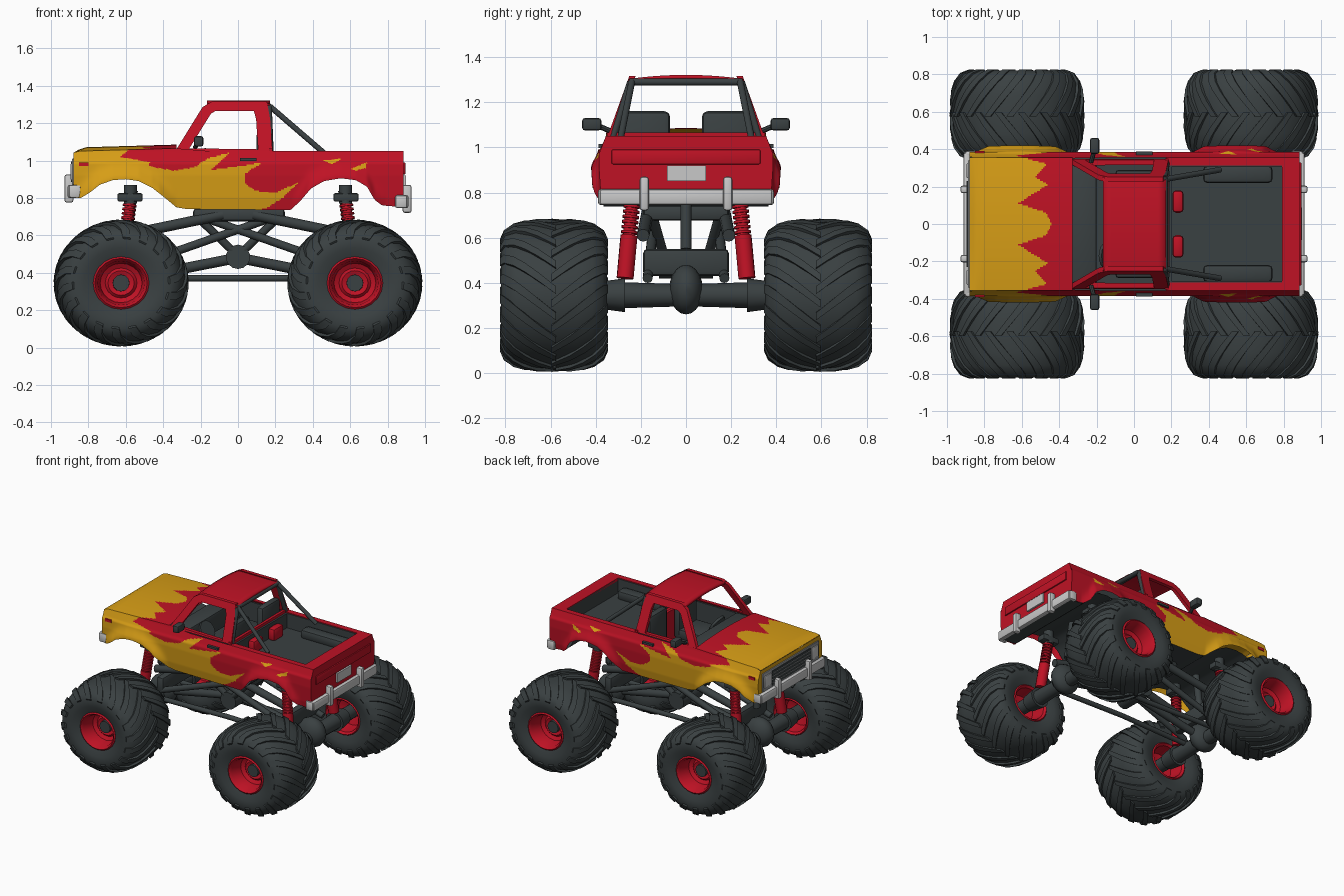
import bpy, bmesh, math
from mathutils import Vector

if "Cube" in bpy.data.objects:
    bpy.data.objects.remove(bpy.data.objects["Cube"])

def material(name, rgb):
    m = bpy.data.materials.new(name)
    m.diffuse_color = (*rgb, 1)
    m.use_nodes = True
    m.node_tree.nodes["Principled BSDF"].inputs["Base Color"].default_value = m.diffuse_color
    return m

RED = material("red paint", (0.52, 0.006, 0.018))
YEL = material("flame yellow", (0.68, 0.34, 0.008))
DARK = material("dark rubber", (0.042, 0.052, 0.054))
CHROME = material("chrome", (0.58, 0.58, 0.58))
GREY = material("grille grey", (0.28, 0.29, 0.30))

def make(name, bm, *mats, recalc=True):
    if recalc:
        bmesh.ops.recalc_face_normals(bm, faces=bm.faces)
    me = bpy.data.meshes.new(name)
    bm.to_mesh(me)
    bm.free()
    for m in mats:
        me.materials.append(m)
    ob = bpy.data.objects.new(name, me)
    bpy.context.collection.objects.link(ob)
    return ob

def box(name, x, y, z, mat, bevel=0.0):
    bm = bmesh.new()
    bmesh.ops.create_cube(bm, size=1)
    for v in bm.verts:
        v.co = [(a + b) / 2 + c * abs(b - a) for (a, b), c in zip((x, y, z), v.co)]
    if bevel:
        bmesh.ops.bevel(bm, geom=bm.edges[:], offset=bevel, segments=2, affect='EDGES', profile=0.5)
    return make(name, bm, mat)

def tube(name, p, q, r, mat, r2=None, n=12):
    p, q = Vector(p), Vector(q)
    bm = bmesh.new()
    bmesh.ops.create_cone(bm, cap_ends=True, segments=n, radius1=r, radius2=r if r2 is None else r2, depth=(q - p).length)
    rot = (q - p).to_track_quat('Z', 'Y').to_matrix()
    for v in bm.verts:
        v.co = rot @ v.co + (p + q) / 2
    return make(name, bm, mat)

def grid(name, nu, nv, f, out, mats, rule=lambda c: 0):
    bm = bmesh.new()
    vs = [[bm.verts.new(f(i / nu, j / nv)) for j in range(nv + 1)] for i in range(nu + 1)]
    for i in range(nu):
        for j in range(nv):
            fc = bm.faces.new((vs[i][j], vs[i + 1][j], vs[i + 1][j + 1], vs[i][j + 1]))
            fc.material_index = rule(fc.calc_center_median())
    bm.normal_update()
    if sum(fc.normal.dot(Vector(out)) for fc in bm.faces) < 0:
        bmesh.ops.reverse_faces(bm, faces=bm.faces[:])
    return make(name, bm, *mats, recalc=False)

def interp(pts, x):
    if x <= pts[0][0]:
        return pts[0][1]
    for (a, b), (c, d) in zip(pts, pts[1:]):
        if x <= c:
            return b + (d - b) * (x - a) / (c - a)
    return pts[-1][1]

def inside(poly, x, y):
    hit = False
    for (a, b), (c, d) in zip(poly, poly[1:] + poly[:1]):
        if (b > y) != (d > y) and x < a + (c - a) * (y - b) / (d - b):
            hit = not hit
    return hit

# ---- body outline curves
BOTTOM = [(-.885, .80), (-.84, .80), (-.79, .83), (-.74, .87), (-.67, .895), (-.60, .90), (-.53, .89), (-.46, .855),
          (-.39, .80), (-.33, .75), (-.27, .74), (.28, .735), (.33, .78), (.39, .85), (.46, .89), (.55, .905),
          (.63, .895), (.69, .86), (.73, .79), (.77, .76), (.885, .75)]
TOP = [(-.885, 1.04), (-.85, 1.05), (-.33, 1.065), (-.15, 1.05), (.885, 1.05)]
WIDTH = [(.73, .365), (.80, .378), (.92, .386), (.985, .384), (1.0, .374), (1.05, .355), (1.07, .35)]
FLAMES = [[(-.9, 1.1), (-.58, 1.06), (-.63, 1.02), (-.47, .99), (-.48, .97), (-.34, .945), (-.23, .965), (-.165, 1.01),
           (-.05, 1.04), (-.10, .99), (-.14, .95), (-.02, .965), (.13, .99), (.04, .93), (.04, .875), (.10, .835),
           (.20, .83), (.32, .88), (.24, .80), (.16, .75), (.0, .7), (-.9, .7)],
          [(.46, 1.0), (.56, 1.012), (.5, .98)], [(.60, .955), (.69, .99), (.68, .96), (.63, .945)]]

# ---- painted side panels with flared arches
for s in (-1, 1):
    def side(u, v):
        x = -.88 + 1.765 * u
        b, t = interp(BOTTOM, x), interp(TOP, x)
        z = b + (t - b) * v
        arch = max(0, 1 - abs(x + .60) / .27, 1 - abs(x - .54) / .25)
        return (x, s * (interp(WIDTH, z) + .035 * min(1, 3 * arch) * math.exp(-((z - b) / .06) ** 2)), z)
    grid("side_panel", 210, 40, side, (0, s, 0), (RED, YEL),
         lambda c: int(any(inside(p, c.x, c.z) for p in FLAMES)))

# ---- hood, nose, tailgate, underside
FINGERS = [(0, -.44), (.06, -.47), (.11, -.62), (.18, -.51), (.21, -.46), (.25, -.53), (.32, -.47), (.36, -.60)]
def hood(u, v):
    x, y = -.88 + .55 * u, -.355 + .71 * v
    return (x, y, interp(TOP, x) + .02 * min(1, u * 8) * (1 - (y / .355) ** 2))
grid("hood", 70, 80, hood, (0, 0, 1), (RED, YEL), lambda c: int(c.x < interp(FINGERS, abs(c.y))))
def end_panel(x, z0, z1):
    def f(u, v):
        z = z0 + (z1 - z0) * v
        return (x, (2 * u - 1) * interp(WIDTH, z), z)
    return f
grid("nose", 4, 12, end_panel(-.88, .80, 1.04), (-1, 0, 0), (YEL,))
grid("tailgate", 4, 12, end_panel(.885, .75, 1.05), (1, 0, 0), (RED,))
box("tailgate_lip", (.88, .895), (-.33, .33), (.925, .99), RED, .006)
grid("underside", 90, 2, lambda u, v: (-.88 + 1.765 * u, .73 * v - .365, interp(BOTTOM, -.88 + 1.765 * u) + .002),
     (0, 0, -1), (DARK,))

# ---- pickup bed
box("bed_floor", (.17, .83), (-.32, .32), (.91, .935), DARK)
box("tail_cap", (.79, .885), (-.354, .354), (1.03, 1.05), RED)
box("bed_end_wall", (.79, .80), (-.32, .32), (.92, 1.045), DARK)
box("cab_back_wall", (.165, .185), (-.35, .35), (.75, 1.065), RED)
box("bed_front_wall", (.186, .20), (-.32, .32), (.92, 1.045), DARK)
for s in (-1, 1):
    box("bed_rail", (.17, .885), (s * .312, s * .355), (1.03, 1.05), RED)
    box("bed_side_wall", (.19, .80), (s * .305, s * .313), (.92, 1.045), DARK)
    box("bed_wheel_house", (.37, .74), (s * .22, s * .31), (.93, 1.0), DARK, .02)
    box("red_canister", (.205, .265), (s * .06, s * .18), (.935, 1.03), RED, .02)

# ---- cab frame: side rings around open windows
OUTER = [(-.335, 1.05), (-.19, 1.285), (-.14, 1.315), (.155, 1.315), (.172, 1.22), (.185, 1.05)]
INNER = [(-.26, 1.065), (-.145, 1.25), (-.12, 1.265), (.085, 1.265), (.097, 1.22), (.107, 1.06)]
for s in (-1, 1):
    bm = bmesh.new()
    rings = []
    for depth in (0, .028):
        for loop in (OUTER, INNER):
            rings.append([bm.verts.new((x, s * (.347 - .36 * (z - 1.05) - depth), z)) for x, z in loop])
    for a, b in ((0, 1), (2, 3), (0, 2), (1, 3)):
        for i in range(6):
            j = (i + 1) % 6
            bm.faces.new((rings[a][i], rings[a][j], rings[b][j], rings[b][i]))
    make("cab_side_frame", bm, RED)
    box("door_liner", (-.33, .165), (s * .325, s * .345), (.75, 1.04), DARK)
    box("door_handle", (.01, .10), (s * .365, s * .388), (.998, 1.014), DARK)
    box("side_marker", (-.85, -.80), (s * .375, s * .39), (.97, .99), RED)
    # mirrors
    tube("mirror_arm", (-.23, s * .33, 1.07), (-.21, s * .40, 1.10), .012, DARK, n=8)
    m = box("mirror", (-.235, -.185), (s * .375, s * .46), (1.075, 1.13), DARK, .012)
    # roll bar
    tube("roll_bar_post", (.175, s * .325, 1.04), (.165, s * .245, 1.29), .016, DARK)
    tube("roll_bar_strut", (.17, s * .24, 1.29), (.46, s * .29, 1.04), .015, DARK)
    # seats
    box("seat_back", (.10, .16), (s * .07, s * .29), (.85, 1.16), DARK, .025)
    box("seat_cushion", (-.10, .12), (s * .07, s * .29), (.85, .93), DARK, .02)
tube("roll_bar_top", (.165, -.25, 1.29), (.165, .25, 1.29), .016, DARK)
roof = grid("roof", 8, 16, lambda u, v: (-.165 + .335 * u, -.253 + .506 * v, 1.303 + .018 * (1 - (2 * v - 1) ** 2)),
            (0, 0, 1), (RED,))
sol = roof.modifiers.new("thickness", 'SOLIDIFY')
sol.thickness, sol.offset = .02, -1
box("cab_floor", (-.34, .17), (-.34, .34), (.76, .80), DARK)
box("dashboard", (-.335, -.20), (-.325, .325), (.90, 1.05), DARK, .015)
tube("steering_wheel", (-.15, -.17, 1.0), (-.135, -.17, 1.01), .07, DARK, n=16)

# ---- grille, lights, bumpers, number plate
box("grille_surround", (-.888, -.87), (-.34, .34), (.87, 1.01), GREY, .004)
box("grille", (-.893, -.87), (-.23, .23), (.885, .995), DARK)
for k in range(4):
    box("grille_bar", (-.896, -.88), (-.23, .23), (.903 + .024 * k, .908 + .024 * k), GREY)
for s in (-1, 1):
    box("headlight", (-.895, -.87), (s * .245, s * .325), (.895, .985), CHROME, .006)
for e, z in ((-1, .80), (1, .745)):
    box("bumper", (e * .875, e * .912), (-.382, .382), (z, z + .07), CHROME, .012)
    for s in (-1, 1):
        box("bumper_end", (e * .84, e * .905), (s * .36, s * .39), (z, z + .07), CHROME, .012)
        box("bumper_guard", (e * .88, e * .928), (s * .165, s * .205), (z - .025, z + .125), CHROME, .012)
box("number_plate", (.886, .899), (-.085, .088), (.85, .92), CHROME)

# ---- wheels
TREAD = [(0, .347), (.10, .343), (.17, .328), (.215, .30), (.235, .26), (.232, .20), (.212, .145)]
WY, WZ, WX, SQ = .585, .345, .625, .94

def lathe(name, loop, sx, sy, n, mat):
    bm = bmesh.new()
    rings = [[bm.verts.new((sx * (WX + r * math.cos(a)), sy * y, WZ + SQ * r * math.sin(a)))
              for y, r in loop] for a in (2 * math.pi * i / n for i in range(n))]
    m = len(loop)
    for i in range(n):
        for j in range(m):
            A, B, k = rings[i], rings[(i + 1) % n], (j + 1) % m
            bm.faces.new((A[j], A[k], B[k], B[j]))
    make(name, bm, mat)

def lugs(sx, sy):
    bm = bmesh.new()
    stations = [(-.01, .361), (.07, .36), (.13, .353), (.18, .338), (.222, .306), (.24, .262)]
    for half in (-1, 1):
        for i in range(18):
            base = 2 * math.pi * (i + (.25 if half > 0 else -.25)) / 18
            prev = None
            for t, r in stations:
                a = base + 2.3 * t
                w = .05 + .12 * max(t, 0)
                quad = [bm.verts.new((sx * (WX + q * math.cos(a + d)), sy * (WY + half * (t - k)), WZ + SQ * q * math.sin(a + d)))
                        for q, d, k in ((r, -w, 0), (r, w, 0), (r - .035, w, .02 * (t > .2)), (r - .035, -w, .02 * (t > .2)))]
                if prev:
                    for k in range(4):
                        bm.faces.new((prev[k], prev[(k + 1) % 4], quad[(k + 1) % 4], quad[k]))
                else:
                    bm.faces.new(quad)
                prev = quad
            bm.faces.new(prev)
    make("tyre_lugs", bm, DARK)

tyre_loop = [(WY + t, r) for t, r in TREAD[::-1]] + [(WY - t, r) for t, r in TREAD[1:]]
rim_loop = [(.80, .15), (.808, .14), (.79, .125), (.70, .112), (.685, .085), (.70, .07), (.69, .04),
            (.50, .04), (.48, .11), (.38, .125), (.365, .14), (.375, .15)]
for sx in (-1, 1):
    for sy in (-1, 1):
        lathe("tyre", tyre_loop, sx, sy, 40, DARK)
        lugs(sx, sy)
        lathe("rim", rim_loop, sx, sy, 20, RED)
        tube("hub", (sx * WX, sy * .32, WZ), (sx * WX, sy * .715, WZ), .052, DARK, .045, 12)
        # axle half and coil-over shock
        tube("axle_tube", (sx * WX, sy * .04, WZ), (sx * WX, sy * .30, WZ), .05, DARK, .058)
        tube("axle_end", (sx * WX, sy * .27, WZ), (sx * WX, sy * .38, WZ), .075, DARK, .06)
        lo, hi = Vector((sx * .62, sy * .27, .42)), Vector((sx * .575, sy * .235, .80))
        tube("shock_body", lo, lo.lerp(hi, .5), .038, RED)
        tube("shock_rod", lo, hi, .027, RED)
        for k in range(7):
            p = lo.lerp(hi, .52 + .06 * k)
            tube("shock_coil", p, p + (hi - lo) * .03, .037, RED)
        tube("shock_mount", hi - Vector((0, 0, .03)), hi + Vector((0, 0, .07)), .035, DARK)
        box("shock_bracket", (sx * .51, sx * .645), (sy * .20, sy * .27), (.78, .825), DARK, .01)
        # four-link suspension bars
        tube("lower_link", (sx * .60, sy * .15, .37), (0, sy * .13, .37), .018, DARK)
        tube("upper_link", (sx * .60, sy * .17, .42), (-sx * .17, sy * .14, .69), .022, DARK)
        tube("frame_brace", (sx * .22, sy * .15, .70), (0, sy * .09, .49), .022, DARK)
        tube("frame_rail", (sx * .56, sy * .19, .61), (sx * .08, sy * .17, .71), .028, DARK)
    # differential, axle truss, drive shaft, centre damper
    bm = bmesh.new()
    bmesh.ops.create_uvsphere(bm, u_segments=16, v_segments=10, radius=1)
    for v in bm.verts:
        v.co = (sx * WX + v.co.x * .11, v.co.y * .075, .37 + v.co.z * .11)
    make("differential", bm, DARK)
    box("axle_truss", (sx * .50, sx * .56), (-.19, .19), (.43, .55), DARK, .02)
    tube("drive_shaft", (sx * .56, 0, .37), (0, 0, .48), .028, DARK)
    tube("centre_damper", (sx * .60, 0, .55), (sx * .56, 0, .84), .025, DARK)
tube("transfer_case", (0, -.12, .485), (0, .12, .485), .065, DARK, n=14)
box("frame_plate", (-.24, .25), (-.19, .19), (.675, .745), DARK, .02)

# ---- smooth curved surfaces, keep hard edges
bpy.ops.object.select_all(action='SELECT')
bpy.context.view_layer.objects.active = roof
bpy.ops.object.shade_smooth_by_angle(angle=math.radians(32))
